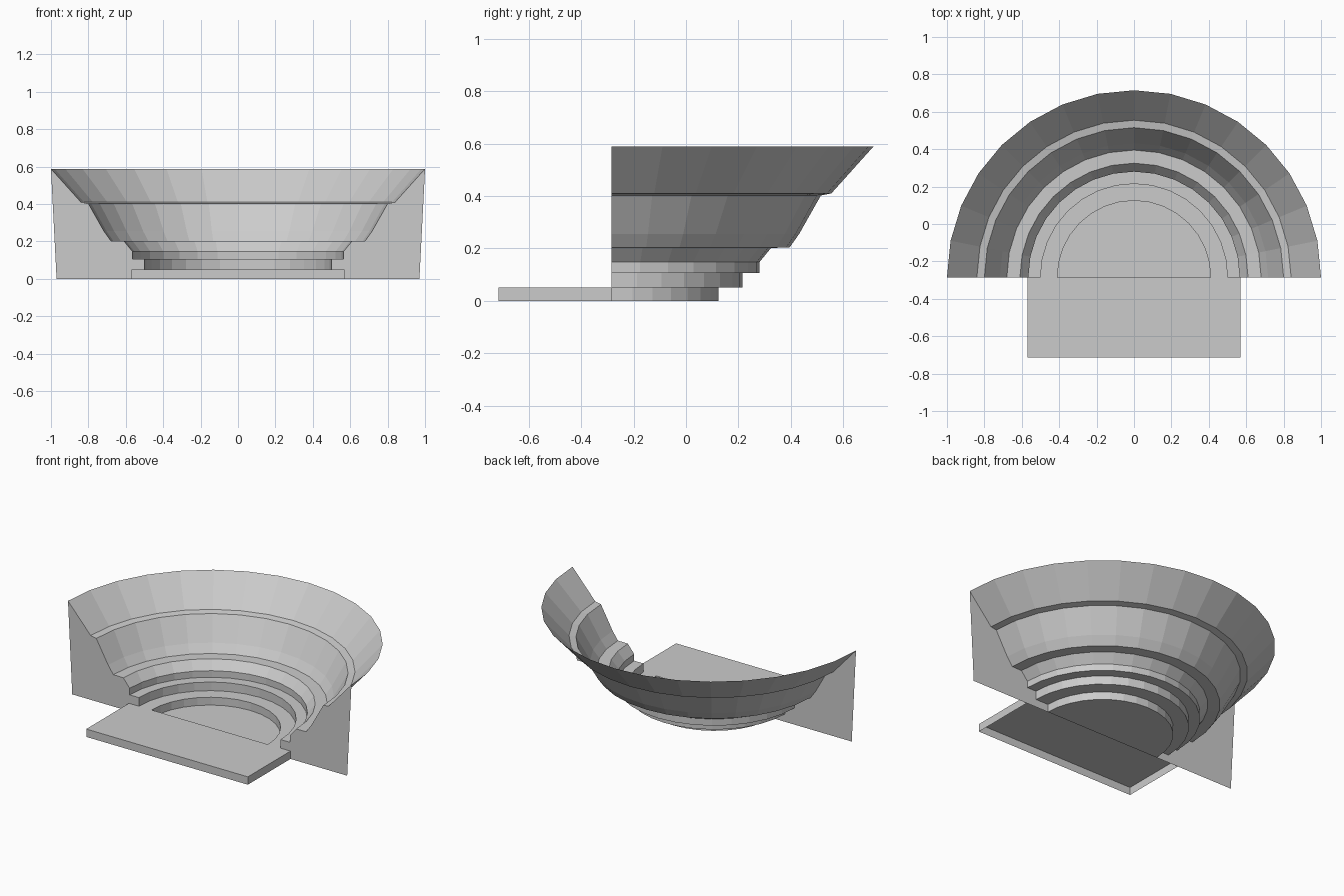
import bpy, bmesh
from math import pi

if "Cube" in bpy.data.objects:
    bpy.data.objects.remove(bpy.data.objects["Cube"])

CY = -0.285      # straight front edge of the half bowl, centre of all arcs
SEG = 16         # facets around the half circle

# Stepped section from the centre of the floor up to the rim: (radius, height)
FLOOR_R = 0.41
SECTION = [(FLOOR_R, 0), (FLOOR_R, 0.05), (0.50, 0.05), (0.50, 0.105),
           (0.565, 0.105), (0.565, 0.147), (0.61, 0.202), (0.68, 0.203),
           (0.717, 0.255), (0.80, 0.402), (0.84, 0.41), (1.0, 0.588)]


def finish(bm, name):
    mesh = bpy.data.meshes.new(name)
    bm.to_mesh(mesh)
    bm.free()
    obj = bpy.data.objects.new(name, mesh)
    bpy.context.collection.objects.link(obj)
    return obj


def half_revolve(name, section):
    bm = bmesh.new()
    verts = [bm.verts.new((r, CY, z)) for r, z in section]
    edges = [bm.edges.new(pair) for pair in zip(verts, verts[1:])]
    bmesh.ops.spin(bm, geom=verts + edges, cent=(0, CY, 0), axis=(0, 0, 1),
                   angle=pi, steps=SEG, use_duplicate=False)
    bmesh.ops.remove_doubles(bm, verts=bm.verts, dist=1e-4)
    # the seating surface looks up and inward
    bm.normal_update()
    if sum(f.normal.z * f.calc_area() for f in bm.faces) < 0:
        bmesh.ops.reverse_faces(bm, faces=bm.faces)
    return finish(bm, name)


# Seating tiers and the flat floor they surround
half_revolve("seating_tiers", SECTION)
half_revolve("orchestra_floor", [(0, 0), (FLOOR_R, 0)])

# Thin end walls that follow the stepped section, on both sides
bm = bmesh.new()
for side in (1, -1):
    outline = SECTION + [(0.97, 0)]
    face = bm.faces.new([bm.verts.new((side * r, CY, z)) for r, z in outline])
    face.normal_update()
    if face.normal.y > 0:
        face.normal_flip()
bmesh.ops.triangulate(bm, faces=bm.faces)
finish(bm, "end_walls")

# Stage platform, hollow underneath
bm = bmesh.new()
bmesh.ops.create_cube(bm, size=1)
bmesh.ops.scale(bm, vec=(1.14, 0.43, 0.05), verts=bm.verts)
bmesh.ops.translate(bm, vec=(0, CY - 0.215, 0.025), verts=bm.verts)
bottom = [f for f in bm.faces if f.normal.z < -0.5]
bmesh.ops.delete(bm, geom=bottom, context='FACES_ONLY')
finish(bm, "stage")
